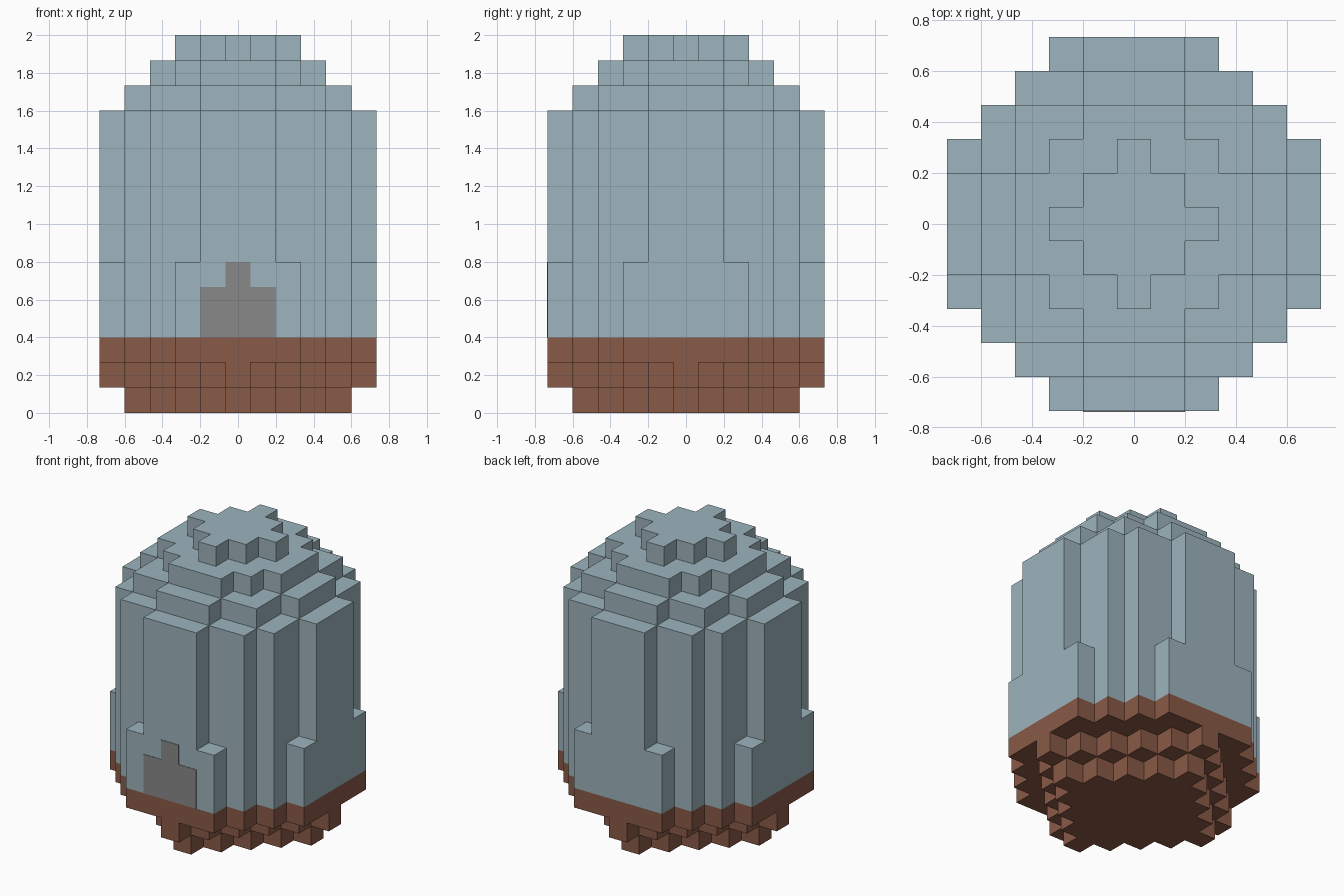
import bpy, bmesh
from math import radians

if "Cube" in bpy.data.objects:
    bpy.data.objects.remove(bpy.data.objects["Cube"], do_unlink=True)

U = 2 / 15  # one block


def material(name, rgb):
    mat = bpy.data.materials.new(name)
    mat.use_nodes = True
    mat.diffuse_color = (*rgb, 1)
    mat.node_tree.nodes["Principled BSDF"].inputs["Base Color"].default_value = (*rgb, 1)
    return mat


blue = material("pale_blue", (0.337, 0.456, 0.509))
brown = material("brown", (0.250, 0.100, 0.061))
grey = material("grey", (0.250, 0.250, 0.250))


def prism(name, outline, direction, mat):
    """Extrude a flat outline (3D points) along a direction."""
    bm = bmesh.new()
    face = bm.faces.new([bm.verts.new(p) for p in outline])
    ext = bmesh.ops.extrude_face_region(bm, geom=[face], use_keep_orig=True)
    verts = [v for v in ext["geom"] if isinstance(v, bmesh.types.BMVert)]
    bmesh.ops.translate(bm, verts=verts, vec=direction)
    bmesh.ops.dissolve_limit(bm, angle_limit=radians(1), verts=bm.verts, edges=bm.edges)
    bmesh.ops.recalc_face_normals(bm, faces=bm.faces)
    mesh = bpy.data.meshes.new(name)
    bm.to_mesh(mesh)
    bm.free()
    mesh.materials.append(mat)
    obj = bpy.data.objects.new(name, mesh)
    bpy.context.collection.objects.link(obj)


def stepped_layer(name, reach, bottom, top, mat):
    """Stepped disc; reach[j] is how many blocks row j extends from the middle."""
    n = len(reach) - 1
    side = []
    for j in range(n, -n - 1, -1):
        w = reach[abs(j)] + 0.5
        side += [p for p in ((w, j + 0.5), (w, j - 0.5)) if p not in side]
    loop = side + [(-x, y) for x, y in reversed(side)]
    prism(name, [(x * U, y * U, bottom * U) for x, y in loop],
          (0, 0, (top - bottom) * U), mat)


full = (5, 5, 5, 4, 3, 2)

# Tapered base
stepped_layer("base_foot", (4, 3, 2, 1, 0), 0, 1, brown)
stepped_layer("base_step", (5, 4, 3, 2, 1, 0), 1, 2, brown)
stepped_layer("base_rim", full, 2, 3, brown)

# Walls
stepped_layer("lower_wall", full, 3, 6, blue)
stepped_layer("upper_wall", (5, 5, 4, 4, 3, 1), 6, 12, blue)

# Domed roof
stepped_layer("roof_low", (4, 4, 3, 3, 1), 12, 13, blue)
stepped_layer("roof_middle", (3, 3, 2, 1), 13, 14, blue)
stepped_layer("roof_cap", (2, 1, 0), 14, 15, blue)

# Door plate on the front wall
half = [(1.5, 3), (1.5, 5), (0.5, 5), (0.5, 6)]
door = half + [(-x, z) for x, z in reversed(half)]
prism("door", [(x * U, -5.5 * U, z * U) for x, z in door], (0, -0.003, 0), grey)
